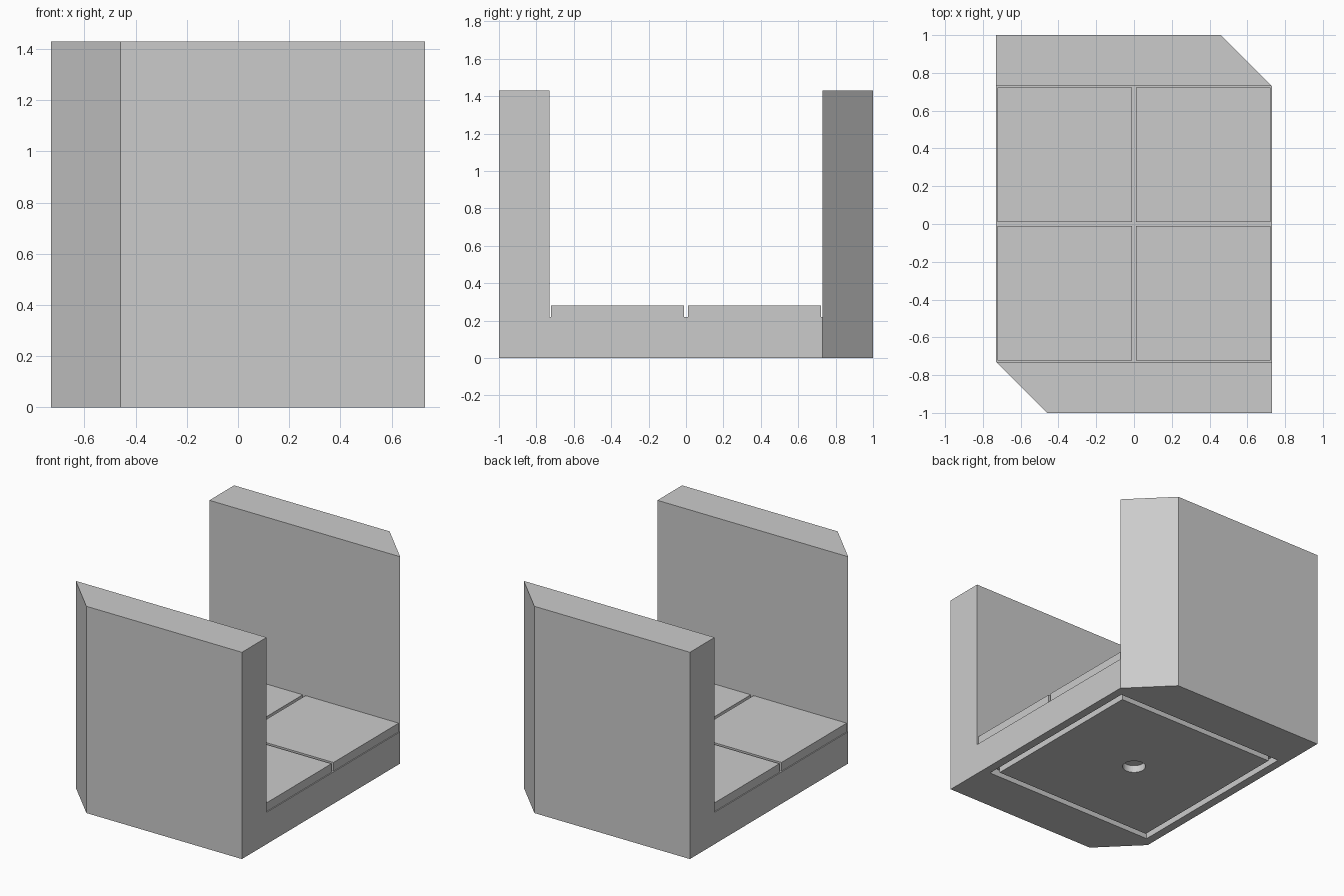
import bpy
import bmesh

cube = bpy.data.objects.get("Cube")
if cube:
    bpy.data.objects.remove(cube, do_unlink=True)

WIDTH, LENGTH, HEIGHT = 0.73, 1.0, 1.43   # half width, half length, wall height
CHAMFER, FLOOR, TILE_TOP = 0.27, 0.22, 0.28
GROOVE_OUT, GROOVE_IN, DEPTH = 0.67, 0.625, 0.05

grey = bpy.data.materials.new("plain_grey")
grey.use_nodes = True
grey.diffuse_color = (0.6, 0.6, 0.6, 1)
grey.node_tree.nodes["Principled BSDF"].inputs["Base Color"].default_value = (0.6, 0.6, 0.6, 1)


def prism(name, outline, z0, z1):
    """Extrude a flat outline between two heights."""
    bm = bmesh.new()
    face = bm.faces.new([bm.verts.new((x, y, z0)) for x, y in outline])
    new = bmesh.ops.extrude_face_region(bm, geom=[face])["geom"]
    bmesh.ops.translate(bm, vec=(0, 0, z1 - z0),
                        verts=[v for v in new if isinstance(v, bmesh.types.BMVert)])
    bmesh.ops.recalc_face_normals(bm, faces=bm.faces)
    mesh = bpy.data.meshes.new(name)
    bm.to_mesh(mesh)
    bm.free()
    mesh.materials.append(grey)
    obj = bpy.data.objects.new(name, mesh)
    bpy.context.collection.objects.link(obj)
    return obj


def rect(cx, cy, hx, hy):
    return [(cx - hx, cy - hy), (cx + hx, cy - hy), (cx + hx, cy + hy), (cx - hx, cy + hy)]


def cut(target, cutter):
    """Subtract the cutter, then discard it."""
    cutter.hide_render = True
    mod = target.modifiers.new("cut", "BOOLEAN")
    mod.operation, mod.solver, mod.object = "DIFFERENCE", "EXACT", cutter
    bpy.context.view_layer.objects.active = target
    bpy.ops.object.modifier_apply(modifier=mod.name)
    bpy.data.objects.remove(cutter, do_unlink=True)


# Channel body: two facing walls on a floor, opposite corners chamfered
half = [(-WIDTH, CHAMFER - LENGTH), (CHAMFER - WIDTH, -LENGTH), (WIDTH, -LENGTH)]
body = prism("channel_body", half + [(-x, -y) for x, y in half], 0, HEIGHT)
cut(body, prism("channel_cutter", rect(0, 0, 1, LENGTH - CHAMFER), FLOOR, 2))
cut(body, prism("pocket_cutter", rect(0, 0, GROOVE_OUT, GROOVE_OUT), -0.1, DEPTH))

# Underside plate, leaving a square groove around it, with a round socket
plate = prism("underside_plate", rect(0, 0, GROOVE_IN, GROOVE_IN), 0, DEPTH + 0.03)
bpy.ops.mesh.primitive_cylinder_add(vertices=32, radius=0.075, depth=2 * DEPTH)
cut(plate, bpy.context.object)

# Four floor tiles with narrow gaps
for side, sx in (("left", 1), ("right", -1)):
    for end, sy in (("front", -1), ("back", 1)):
        prism(f"floor_tile_{end}_{side}", rect(sx * 0.367, sy * 0.367, 0.356, 0.356),
              FLOOR, TILE_TOP)
